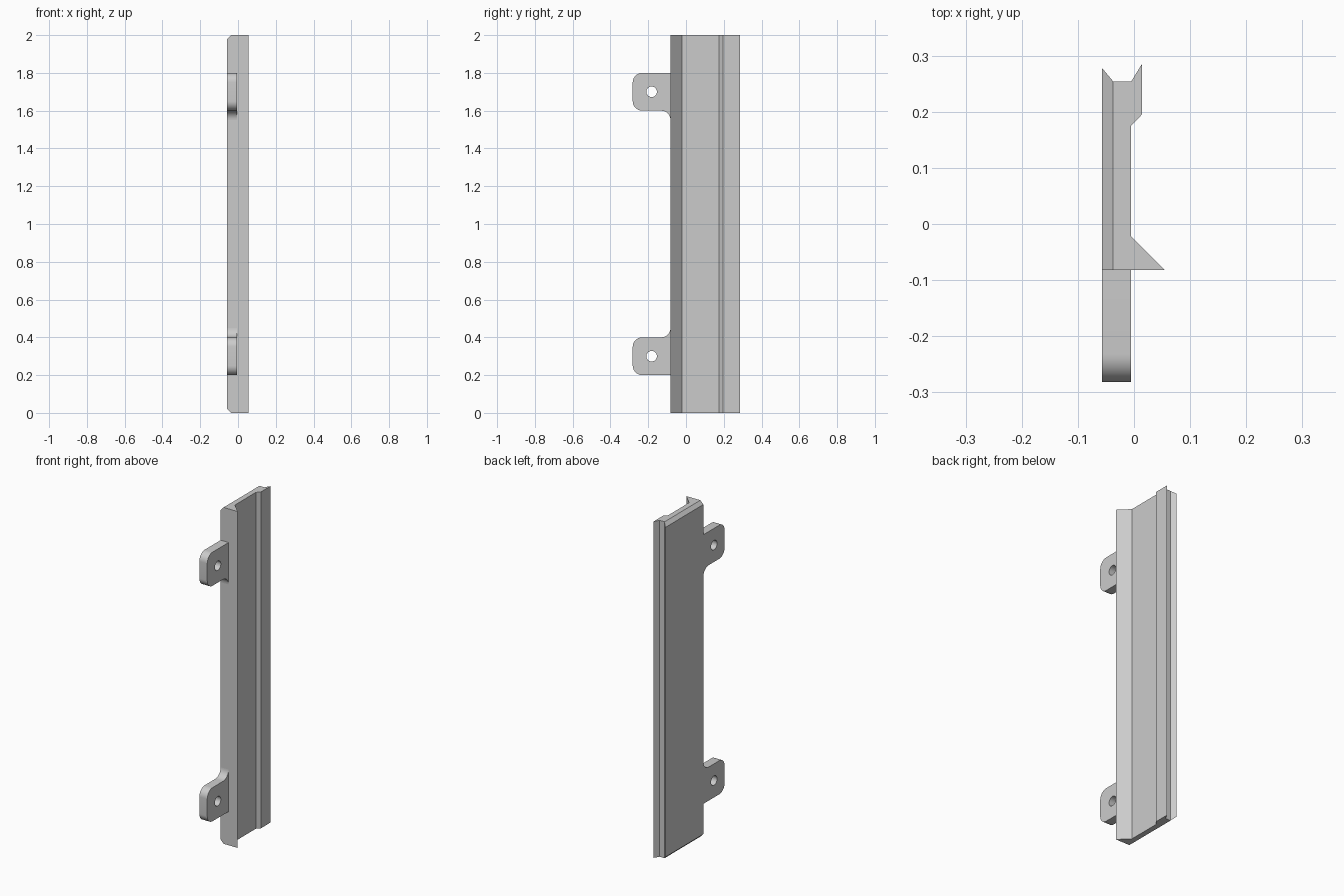
import bpy, bmesh
from math import sin, cos, pi, radians
from mathutils import Vector

cube = bpy.data.objects.get("Cube")
if cube:
    bpy.data.objects.remove(cube, do_unlink=True)

HEIGHT = 2.0
BACK, FACE = -0.057, -0.005     # x of the plate's two broad sides
EDGE = -0.082                   # y of the front edge the tabs grow from
CHAMFER = 0.02
ROUND = 0.05

grey = bpy.data.materials.new("plain grey")
grey.use_nodes = True
grey.diffuse_color = (0.6, 0.6, 0.6, 1)
grey.node_tree.nodes["Principled BSDF"].inputs["Base Color"].default_value = (0.6, 0.6, 0.6, 1)


def finish(bm, name):
    bmesh.ops.recalc_face_normals(bm, faces=bm.faces)
    mesh = bpy.data.meshes.new(name)
    bm.to_mesh(mesh)
    bm.free()
    mesh.materials.append(grey)
    obj = bpy.data.objects.new(name, mesh)
    bpy.context.collection.objects.link(obj)
    bpy.ops.object.select_all(action='DESELECT')
    obj.select_set(True)
    bpy.context.view_layer.objects.active = obj
    bpy.ops.object.shade_smooth_by_angle(angle=radians(30))
    return obj


def extrude(bm, faces, offset):
    new = bmesh.ops.extrude_face_region(bm, geom=faces)["geom"]
    verts = [v for v in new if isinstance(v, bmesh.types.BMVert)]
    bmesh.ops.translate(bm, verts=verts, vec=offset)


def arc(cy, cz, r, start, end, steps=10):
    angles = [radians(start + (end - start) * i / steps) for i in range(steps + 1)]
    return [(cy + r * cos(a), cz + r * sin(a)) for a in angles]


# Long rail: one cross-section run up the full height
profile = [(BACK, EDGE), (0.055, EDGE), (FACE, -0.022), (FACE, 0.175),
           (0.014, 0.195), (0.014, 0.285), (FACE, 0.254),
           (BACK + CHAMFER, 0.254), (BACK, 0.278)]
bm = bmesh.new()
face = bm.faces.new([bm.verts.new((x, y, 0)) for x, y in profile])
extrude(bm, [face], (0, 0, HEIGHT))

# Chamfer the back side at both ends
for z, up in ((HEIGHT, 1), (0, -1)):
    cut = bmesh.ops.bisect_plane(
        bm, geom=bm.verts[:] + bm.edges[:] + bm.faces[:], dist=1e-5,
        plane_co=(BACK + CHAMFER, 0, z), plane_no=Vector((-1, 0, up)).normalized(),
        clear_outer=True)
    rim = [e for e in bm.edges if e.is_boundary]
    bmesh.ops.holes_fill(bm, edges=rim, sides=0)
finish(bm, "rail")


# Mounting tabs: rounded plates with a screw hole and a fillet on the inner side
def tab(name, mirrored):
    tip = EDGE - 0.2
    low, high = 1.6, 1.8
    outline = [(EDGE, high)]
    outline += arc(tip + ROUND, high - ROUND, ROUND, 90, 180)
    outline += arc(tip + ROUND, low + ROUND, ROUND, 180, 270)
    outline += arc(EDGE - ROUND, low - ROUND, ROUND, 90, 0)
    hole = arc(EDGE - 0.1, 1.7, 0.028, 0, 360, 32)[:-1]
    bm = bmesh.new()
    for loop in (outline, hole):
        verts = [bm.verts.new((BACK, y, HEIGHT - z if mirrored else z)) for y, z in loop]
        for a, b in zip(verts, verts[1:] + verts[:1]):
            bm.edges.new((a, b))
    bmesh.ops.triangle_fill(bm, edges=bm.edges[:], use_beauty=True)
    extrude(bm, bm.faces[:], (FACE - BACK, 0, 0))
    bmesh.ops.recalc_face_normals(bm, faces=bm.faces)
    # Leave the side against the rail open
    hidden = [f for f in bm.faces if all(abs(v.co.y - EDGE) < 1e-5 for v in f.verts)]
    bmesh.ops.delete(bm, geom=hidden, context='FACES')
    finish(bm, name)


tab("upper_tab", False)
tab("lower_tab", True)
